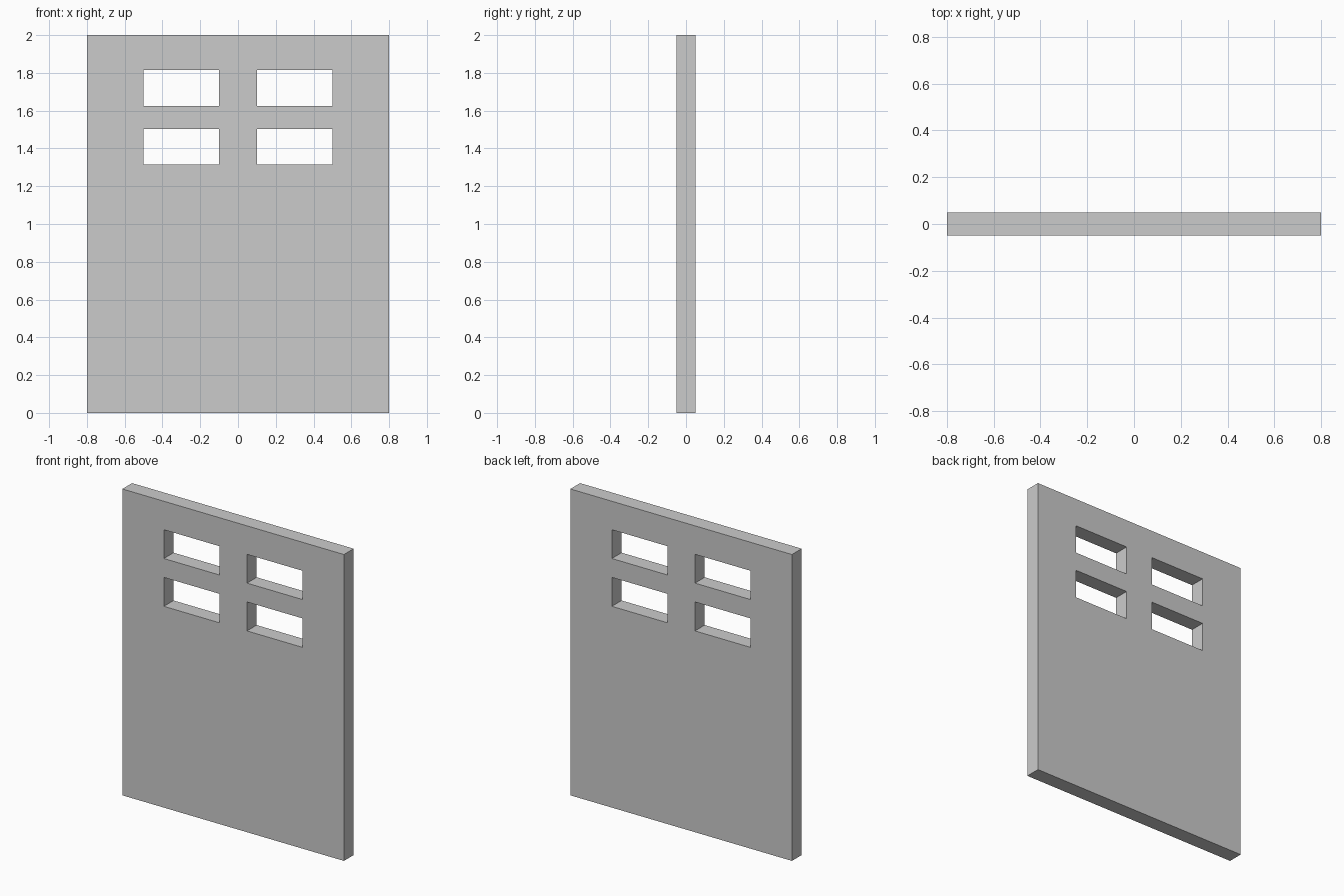
import bpy, bmesh

if "Cube" in bpy.data.objects:
    bpy.data.objects.remove(bpy.data.objects["Cube"])

HALF_DEPTH = 0.05
XS = [-0.8, -0.5, -0.1, 0.1, 0.5, 0.8]
ZS = [0.0, 1.314, 1.503, 1.626, 1.814, 2.0]
OPEN_COLS, OPEN_ROWS = (1, 3), (1, 3)

bm = bmesh.new()

# Front face of the panel as a grid, leaving out the four window cells
grid = [[bm.verts.new((x, -HALF_DEPTH, z)) for z in ZS] for x in XS]
for i in range(len(XS) - 1):
    for j in range(len(ZS) - 1):
        if not (i in OPEN_COLS and j in OPEN_ROWS):
            bm.faces.new((grid[i][j], grid[i + 1][j], grid[i + 1][j + 1], grid[i][j + 1]))

# Thickness: extrude to the back, which also walls the window openings
front = bm.faces[:]
result = bmesh.ops.extrude_face_region(bm, geom=front, use_keep_orig=True)
back = [v for v in result["geom"] if isinstance(v, bmesh.types.BMVert)]
bmesh.ops.translate(bm, verts=back, vec=(0, 2 * HALF_DEPTH, 0))
bmesh.ops.recalc_face_normals(bm, faces=bm.faces[:])

mesh = bpy.data.meshes.new("door_panel")
bm.to_mesh(mesh)
bm.free()
bpy.context.collection.objects.link(bpy.data.objects.new("door_panel", mesh))
